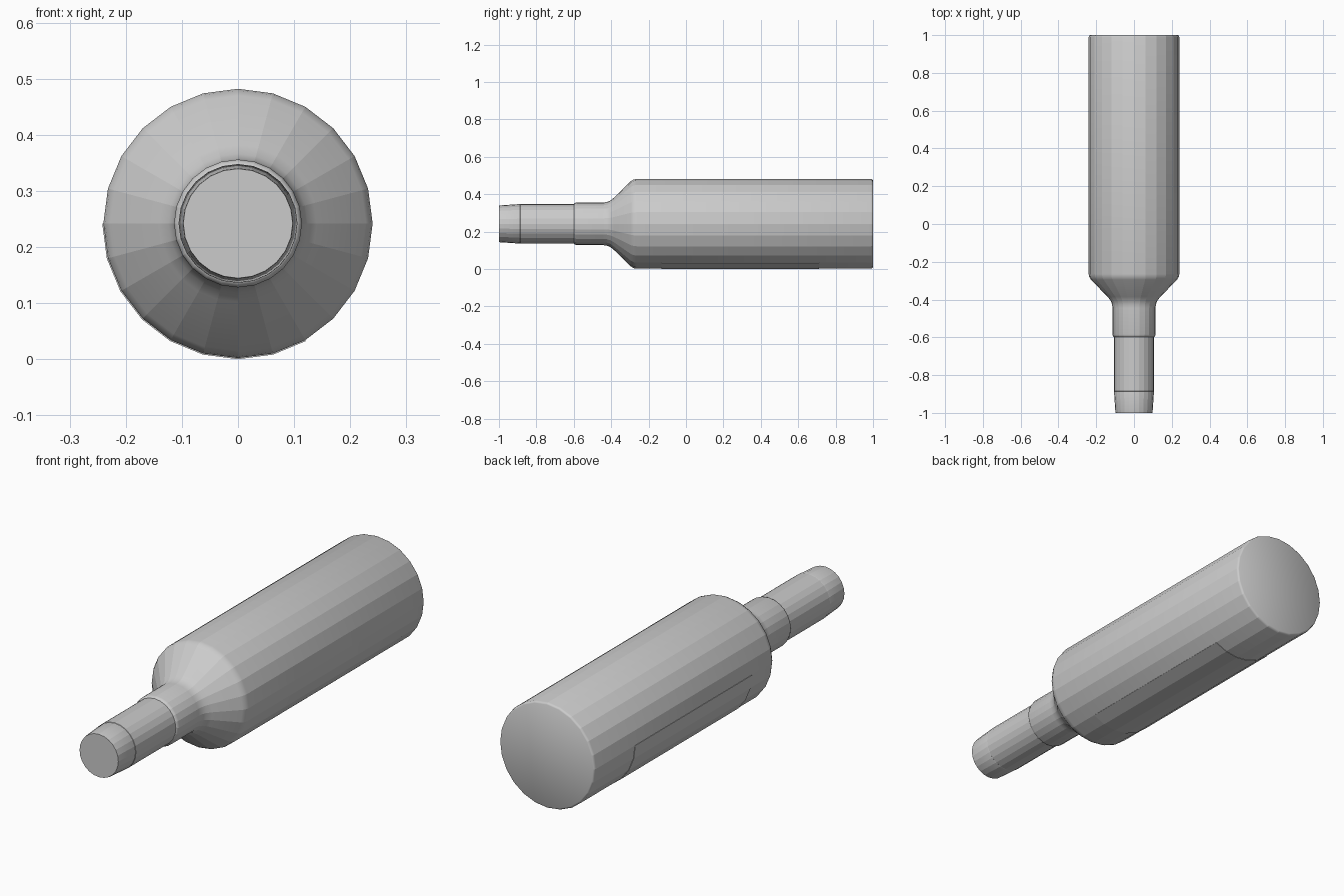
import bpy, bmesh
from math import sin, cos, pi, radians

if "Cube" in bpy.data.objects:
    bpy.data.objects.remove(bpy.data.objects["Cube"])

SIDES = 24
CZ = 0.242


def lathe(name, profile, sides=SIDES):
    """Revolve (y, radius) points about the y axis, capping both ends."""
    bm = bmesh.new()
    rings = []
    for y, r in profile:
        rings.append([bm.verts.new((r * cos(2 * pi * i / sides), y,
                                    CZ + r * sin(2 * pi * i / sides)))
                      for i in range(sides)])
    for a, b in zip(rings, rings[1:]):
        for i in range(sides):
            j = (i + 1) % sides
            bm.faces.new((a[i], a[j], b[j], b[i]))
    bm.faces.new(rings[0])
    bm.faces.new(rings[-1])
    return finish(name, bm)


def finish(name, bm):
    """Facets stay crisp around the axis, blends stay smooth along it."""
    bmesh.ops.recalc_face_normals(bm, faces=bm.faces)
    for f in bm.faces:
        f.smooth = True
    for e in bm.edges:
        d = e.verts[0].co - e.verts[1].co
        e.smooth = abs(d.y) < 1e-5 and e.calc_face_angle(pi) < radians(40)
    me = bpy.data.meshes.new(name)
    bm.to_mesh(me)
    bm.free()
    ob = bpy.data.objects.new(name, me)
    bpy.context.collection.objects.link(ob)
    return ob


# Bottle body with shoulder and neck collar
lathe("bottle_body", [
    (1.0, 0.232), (0.997, 0.237), (0.99, 0.240),
    (-0.265, 0.240), (-0.28, 0.237), (-0.295, 0.228),
    (-0.385, 0.140), (-0.405, 0.124), (-0.425, 0.116), (-0.445, 0.114),
    (-0.585, 0.114), (-0.595, 0.111), (-0.60, 0.104)])

# Capsule sleeve over the neck
lathe("neck_sleeve", [(-0.597, 0.106), (-0.885, 0.106), (-0.888, 0.103)])

# Tapered stopper at the tip
lathe("stopper", [(-0.886, 0.1045), (-0.89, 0.1055), (-0.995, 0.0985), (-1.0, 0.0975)])

# Thin wrap-around panel on the lower left of the body
bm = bmesh.new()
columns = []
for k in range(12, 21):
    a = 2 * pi * k / SIDES
    columns.append([bm.verts.new((r * cos(a), y, CZ + r * sin(a)))
                    for y, r in ((0.71, 0.239), (0.71, 0.242),
                                 (-0.13, 0.242), (-0.13, 0.239))])
for a, b in zip(columns, columns[1:]):
    for i in range(4):
        j = (i + 1) % 4
        bm.faces.new((a[i], a[j], b[j], b[i]))
bm.faces.new(columns[0])
bm.faces.new(columns[-1])
finish("wrap_panel", bm)
